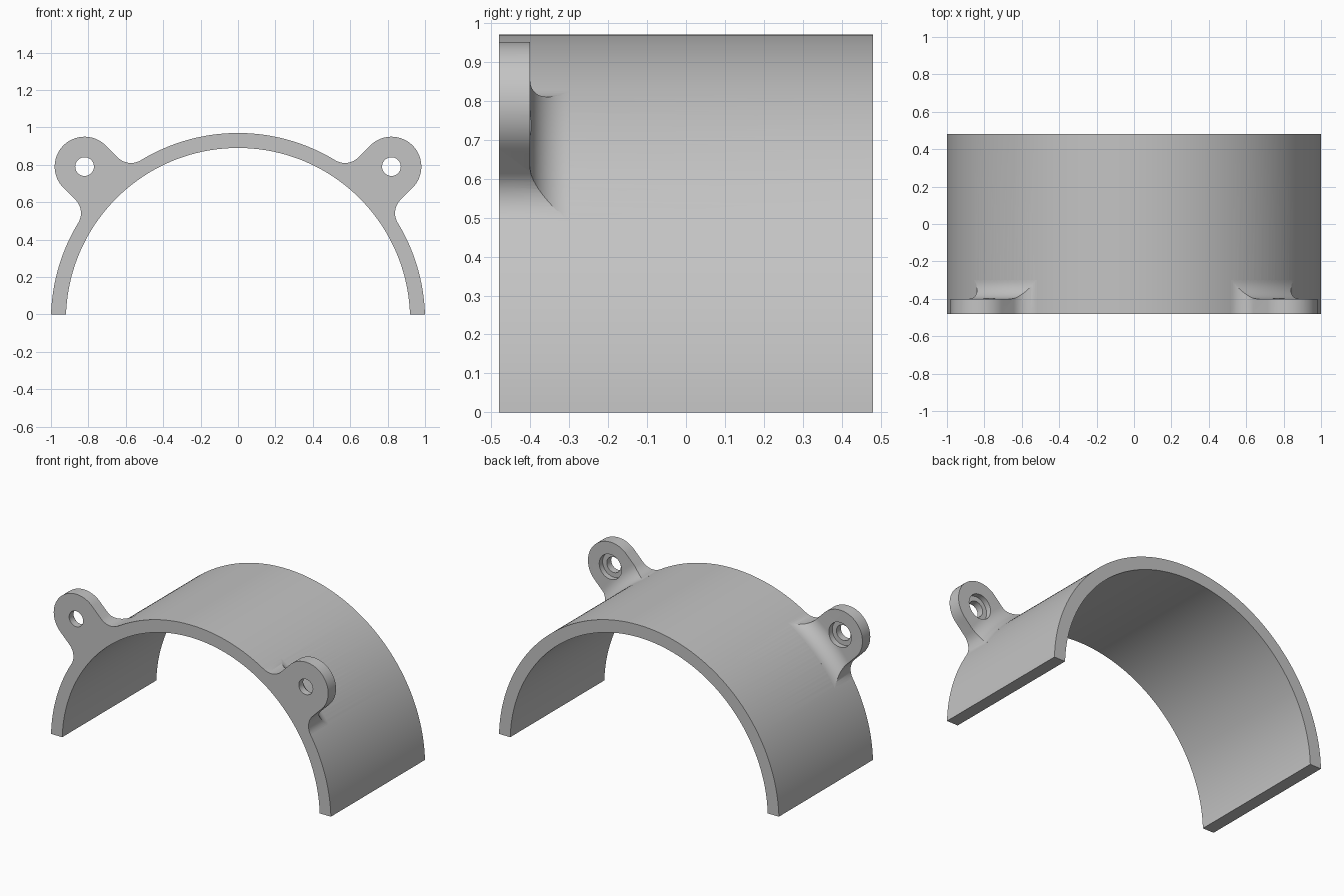
import bpy, bmesh
from math import pi, sin, cos, asin, atan2, sqrt, radians
from mathutils import Vector

cube = bpy.data.objects.get("Cube")
if cube:
    bpy.data.objects.remove(cube)

AXIS_Z = -0.03            # height of the shell axis
R_OUT, R_IN = 1.0, 0.92   # shell radii
FRONT, BACK = -0.48, 0.48
LUG_BACK = -0.40
LUG_R, LUG_DIST = 0.16, 1.16
FILLET = 0.1

metal = bpy.data.materials.new("grey_metal")
metal.use_nodes = True
metal.diffuse_color = (0.55, 0.55, 0.55, 1)
metal.node_tree.nodes["Principled BSDF"].inputs["Base Color"].default_value = metal.diffuse_color


def loft(name, rings):
    """Solid through a list of equal-length closed rings, capped at both ends."""
    bm = bmesh.new()
    rows = [[bm.verts.new(p) for p in ring] for ring in rings]
    for a, b in zip(rows, rows[1:]):
        for i in range(len(a)):
            j = (i + 1) % len(a)
            bm.faces.new((a[i], a[j], b[j], b[i]))
    bm.faces.new(rows[0])
    bm.faces.new(rows[-1])
    bmesh.ops.recalc_face_normals(bm, faces=bm.faces)
    mesh = bpy.data.meshes.new(name)
    bm.to_mesh(mesh)
    bm.free()
    mesh.materials.append(metal)
    obj = bpy.data.objects.new(name, mesh)
    bpy.context.collection.objects.link(obj)
    return obj


def prism(name, outline, y0, y1):
    return loft(name, [[Vector((x, y, z)) for x, z in outline] for y in (y0, y1)])


def arc(cx, cy, r, a0, a1, n):
    return [(cx + r * cos(a0 + (a1 - a0) * i / n), cy + r * sin(a0 + (a1 - a0) * i / n))
            for i in range(n + 1)]


def boolean(target, tool, operation):
    mod = target.modifiers.new(operation.lower(), 'BOOLEAN')
    mod.operation, mod.solver, mod.object = operation, 'EXACT', tool
    bpy.ops.object.select_all(action='DESELECT')
    bpy.context.view_layer.objects.active = target
    target.select_set(True)
    bpy.ops.object.modifier_apply(modifier=mod.name)
    bpy.data.objects.remove(tool)


def to_world(points, side):
    """Radial / tangential coordinates of a lug to x, z."""
    return [(side * (u - v) / sqrt(2), (u + v) / sqrt(2) + AXIS_Z) for u, v in points]


# Half-round shell, cut flat at the ground
a_out, a_in = asin(-AXIS_Z / R_OUT), asin(-AXIS_Z / R_IN)
shell = prism("half_round_bracket",
              arc(0, AXIS_Z, R_OUT, a_out, pi - a_out, 120)
              + arc(0, AXIS_Z, R_IN, pi - a_in, a_in, 120), FRONT, BACK)

# Lug outline: round end, straight sides, fillets flowing into the shell
fv = LUG_R + FILLET
fu = sqrt((R_OUT + FILLET) ** 2 - fv ** 2)
flare = arc(fu, fv, FILLET, -pi + atan2(fv, fu), -pi / 2, 14)
flare.insert(0, (flare[0][0] * 0.96, flare[0][1] * 0.96))
outline = flare + arc(LUG_DIST, 0, LUG_R, pi / 2, -pi / 2, 40) + [(u, -v) for u, v in reversed(flare)]

# Lengthwise section of the lug: plate with a concave fillet behind it
section = [(FRONT - 0.1, 0.8), (FRONT - 0.1, 1.5), (LUG_BACK, 1.5)]
section += arc(LUG_BACK + FILLET, R_OUT + FILLET, FILLET, pi, 1.5 * pi, 14)
section += [(LUG_BACK + FILLET + 0.01, 0.99), (LUG_BACK + FILLET + 0.01, 0.8)]

for side, label in ((1, "left"), (-1, "right")):
    lug = prism(label + "_lug", to_world(outline, side), FRONT, -0.2)
    sweep = [radians(45 + t) for t in range(-20, 21)]
    envelope = loft("lug_envelope", [[Vector((side * r * cos(a), y, r * sin(a) + AXIS_Z))
                                      for y, r in section] for a in sweep])
    boolean(lug, envelope, 'INTERSECT')
    boolean(shell, lug, 'UNION')
    # Bolt hole with a counterbore from behind
    for radius, y0, y1 in ((0.05, FRONT - 0.1, -0.2), (0.08, LUG_BACK - 0.035, -0.2)):
        hole = prism("hole_cutter", to_world(arc(LUG_DIST, 0, radius, 0, 2 * pi * 39 / 40, 39), side), y0, y1)
        boolean(shell, hole, 'DIFFERENCE')

bpy.ops.object.select_all(action='DESELECT')
bpy.context.view_layer.objects.active = shell
shell.select_set(True)
bpy.ops.object.shade_smooth_by_angle(angle=radians(25))
